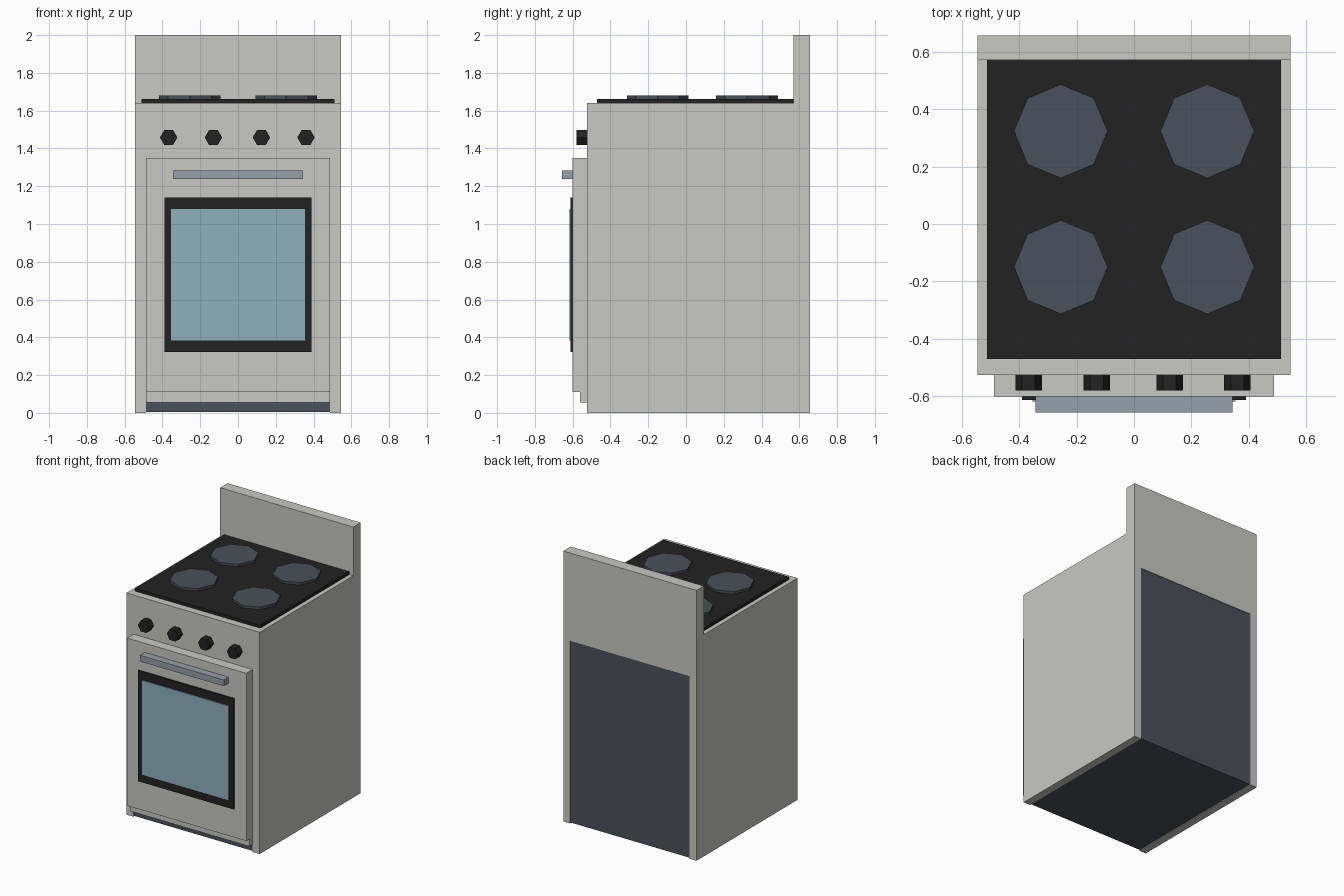
import bpy, bmesh, math

if "Cube" in bpy.data.objects:
    bpy.data.objects.remove(bpy.data.objects["Cube"])


def material(name, rgb):
    m = bpy.data.materials.new(name)
    m.diffuse_color = (*rgb, 1)
    m.use_nodes = True
    m.node_tree.nodes["Principled BSDF"].inputs["Base Color"].default_value = m.diffuse_color
    return m


ENAMEL = material("grey_enamel", (0.58, 0.58, 0.55))
BLACK = material("black", (0.016, 0.016, 0.016))
SLATE = material("slate", (0.07, 0.08, 0.10))
GLASS = material("blue_glass", (0.275, 0.434, 0.51))
STEEL = material("steel", (0.305, 0.356, 0.397))


def finish(name, bm, mat):
    bmesh.ops.recalc_face_normals(bm, faces=bm.faces)
    mesh = bpy.data.meshes.new(name)
    bm.to_mesh(mesh)
    bm.free()
    mesh.materials.append(mat)
    ob = bpy.data.objects.new(name, mesh)
    bpy.context.collection.objects.link(ob)
    return ob


def prism(name, points, start, end, mat, axis="y"):
    """Extrude a profile along y (points are x, z) or z (points are x, y)."""
    bm = bmesh.new()
    place = (lambda a, b: (a, start, b)) if axis == "y" else (lambda a, b: (a, b, start))
    face = bm.faces.new([bm.verts.new(place(a, b)) for a, b in points])
    new = bmesh.ops.extrude_face_region(bm, geom=[face])["geom"]
    d = end - start
    bmesh.ops.translate(bm, vec=(0, d, 0) if axis == "y" else (0, 0, d),
                        verts=[v for v in new if isinstance(v, bmesh.types.BMVert)])
    return finish(name, bm, mat)


def box(name, half_x, y0, y1, z0, z1, mat):
    return prism(name, [(-half_x, z0), (half_x, z0), (half_x, z1), (-half_x, z1)], y0, y1, mat)


def ngon(cx, cy, r, n):
    return [(cx + r * math.cos(i * math.tau / n), cy + r * math.sin(i * math.tau / n))
            for i in range(n)]


W, IN, TOP = 0.545, 0.488, 1.64      # outer half width, inner half width, body top
FRONT, BACK = -0.525, 0.656

# Outer shell: arch-shaped section with side walls around a slate core
prism("body_shell", [(-W, 0), (-IN, 0), (-IN, 1.35), (IN, 1.35), (IN, 0), (W, 0),
                     (W, TOP), (-W, TOP)], FRONT, BACK, ENAMEL)
box("inner_core", IN, FRONT + 0.005, BACK - 0.005, 0.005, 1.35, SLATE)
box("backsplash", W, 0.57, BACK, TOP, 2.0, ENAMEL)

# Cooktop and burners
box("cooktop", 0.512, -0.47, 0.57, TOP, 1.662, BLACK)
for row, y in (("front", -0.15), ("rear", 0.323)):
    for side, x in (("left", -0.255), ("right", 0.255)):
        prism(f"burner_{row}_{side}", ngon(x, y, 0.163, 8), 1.66, 1.68, SLATE, "z")

# Oven door with handle, window frame and glass
box("oven_door", IN, -0.60, FRONT + 0.005, 0.11, 1.35, ENAMEL)
box("lower_trim", IN, -0.562, FRONT + 0.005, 0.055, 0.11, ENAMEL)
box("door_handle", 0.343, -0.656, -0.60, 1.237, 1.283, STEEL)
box("window_frame", 0.39, -0.612, -0.60, 0.322, 1.14, BLACK)
box("window_glass", 0.354, -0.618, -0.612, 0.382, 1.08, GLASS)

# Control knobs
for i, x in enumerate((-0.367, -0.13, 0.124, 0.36)):
    prism(f"knob_{i + 1}", ngon(x, 1.458, 0.046, 6), -0.58, FRONT, BLACK)
